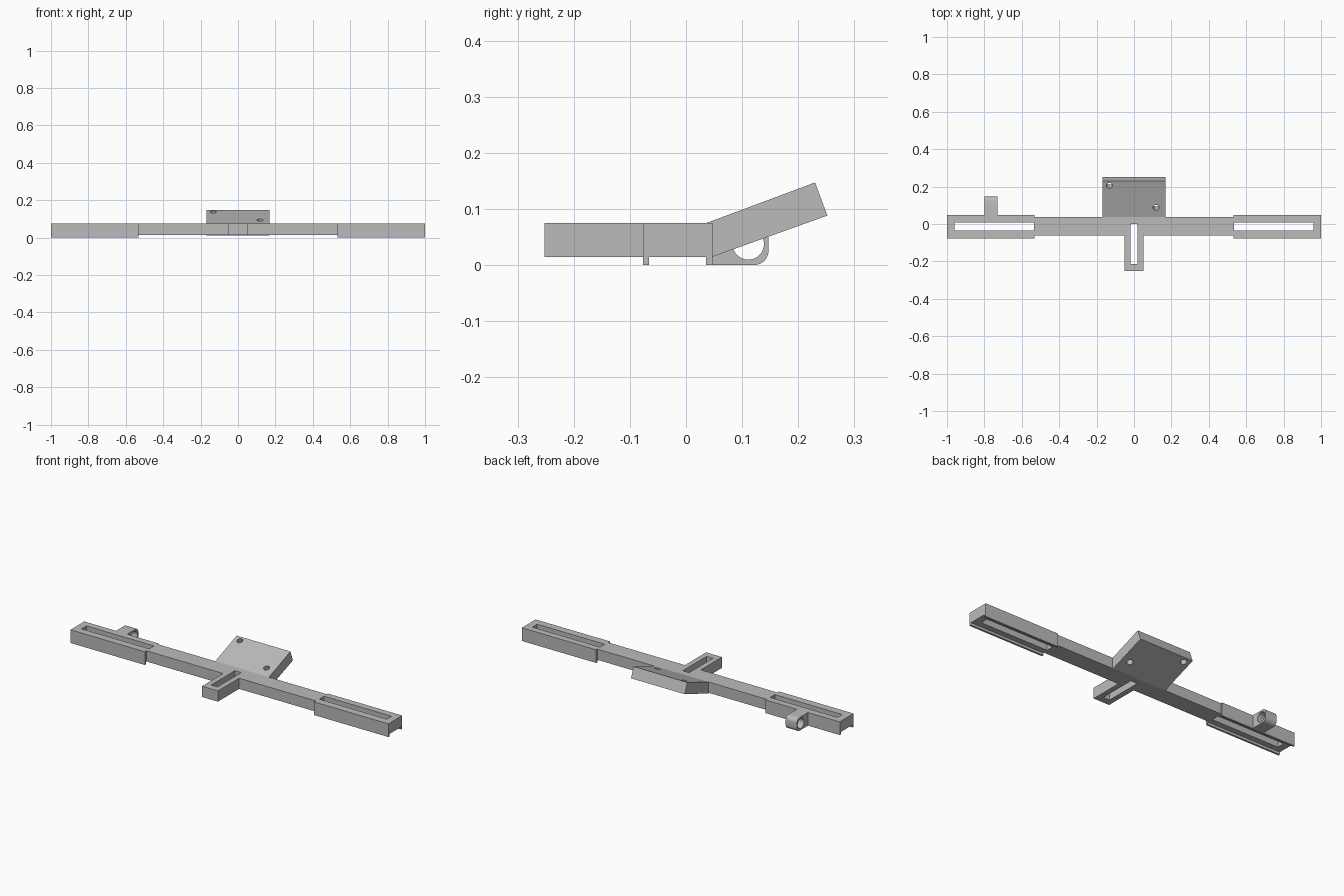
import bpy, bmesh
from math import sin, cos, pi, radians
from mathutils import Matrix, Vector

if "Cube" in bpy.data.objects:
    bpy.data.objects.remove(bpy.data.objects["Cube"], do_unlink=True)

grey = bpy.data.materials.new("plain grey")
grey.use_nodes = True
grey.diffuse_color = (0.5, 0.5, 0.5, 1)
grey.node_tree.nodes["Principled BSDF"].inputs["Base Color"].default_value = (0.5, 0.5, 0.5, 1)

TOP, FLOOR = 0.075, 0.014           # bar top and underside
BAR_FRONT, BAR_BACK = -0.062, 0.037
SLEEVE_X = 0.532                    # inner end of the wide sections
TILT = radians(20)


def add_object(name, bm):
    bmesh.ops.recalc_face_normals(bm, faces=bm.faces)
    mesh = bpy.data.meshes.new(name)
    bm.to_mesh(mesh)
    bm.free()
    mesh.materials.append(grey)
    obj = bpy.data.objects.new(name, mesh)
    bpy.context.collection.objects.link(obj)
    return obj


def prism(name, x0, x1, profile):
    """Extrude a (y, z) profile along x."""
    bm = bmesh.new()
    face = bm.faces.new([bm.verts.new((x0, y, z)) for y, z in profile])
    out = bmesh.ops.extrude_face_region(bm, geom=[face])
    verts = [v for v in out["geom"] if isinstance(v, bmesh.types.BMVert)]
    bmesh.ops.translate(bm, verts=verts, vec=(x1 - x0, 0, 0))
    return add_object(name, bm)


def box(name, x, y, z):
    return prism(name, x[0], x[1], [(y[0], z[0]), (y[1], z[0]), (y[1], z[1]), (y[0], z[1])])


def cylinder(name, centre, radius, depth, rotation):
    bm = bmesh.new()
    bmesh.ops.create_cone(bm, cap_ends=True, segments=32, radius1=radius, radius2=radius,
                          depth=depth, matrix=Matrix.Translation(centre) @ rotation)
    return add_object(name, bm)


def combine(obj, other, operation="DIFFERENCE"):
    mod = obj.modifiers.new("combine", "BOOLEAN")
    mod.operation, mod.object, mod.solver = operation, other, "EXACT"
    bpy.context.view_layer.objects.active = obj
    bpy.ops.object.modifier_apply(modifier=mod.name)
    bpy.data.objects.remove(other, do_unlink=True)


def smooth(obj):
    bpy.ops.object.select_all(action="DESELECT")
    obj.select_set(True)
    bpy.context.view_layer.objects.active = obj
    bpy.ops.object.shade_smooth_by_angle(angle=radians(30))


# Cross bar with the slotted front arm
bar = box("cross_bar", (-SLEEVE_X, SLEEVE_X), (BAR_FRONT, BAR_BACK), (FLOOR, TOP))
arm = box("front_arm", (-0.05, 0.05), (-0.252, -0.03), (FLOOR, TOP))
combine(bar, arm, "UNION")
combine(bar, box("arm_slot", (-0.02, 0.02), (-0.213, 0), (-0.1, 0.2)))

# Wide end sections: a channel below and a long slot through the top
sleeve_profile = [(-0.077, 0), (-0.066, 0), (-0.066, FLOOR), (0.036, FLOOR),
                  (0.036, 0), (0.047, 0), (0.047, TOP), (-0.077, TOP)]
for side, name in ((1, "left_end_section"), (-1, "right_end_section")):
    a, b = sorted((side * SLEEVE_X, side))
    section = prism(name, a, b, sleeve_profile)
    a, b = sorted((side * (SLEEVE_X + 0.003), side * 0.96))
    combine(section, box("end_slot", (a, b), (-0.034, 0.009), (-0.1, 0.2)))

# Tilted back plate with two holes square to its face
plate = prism("tilted_plate", -0.169, 0.169,
              [(BAR_BACK, TOP), (0.23, 0.147), (0.252, 0.088), (BAR_BACK, 0.011)])
for x, y in ((-0.132, 0.205), (0.118, 0.088)):
    centre = Vector((x, y, TOP + 0.37 * (y - BAR_BACK)))
    combine(plate, cylinder("plate_hole", centre, 0.016, 0.3, Matrix.Rotation(TILT, 4, "X")))
smooth(plate)

# Rounded loop behind the right end section
r = 0.025
outline = [(0.047, TOP), (0.047, 0)]
for cz, start in ((r, -pi / 2), (TOP - r, 0)):
    for i in range(9):
        t = start + i * pi / 16
        outline.append((0.147 - r + r * cos(t), cz + r * sin(t)))
loop = prism("strap_loop", -0.8, -0.73, outline)
combine(loop, cylinder("loop_hole", Vector((-0.765, 0.111, TOP / 2)), 0.028, 0.2,
                       Matrix.Rotation(pi / 2, 4, "Y")))
smooth(loop)
